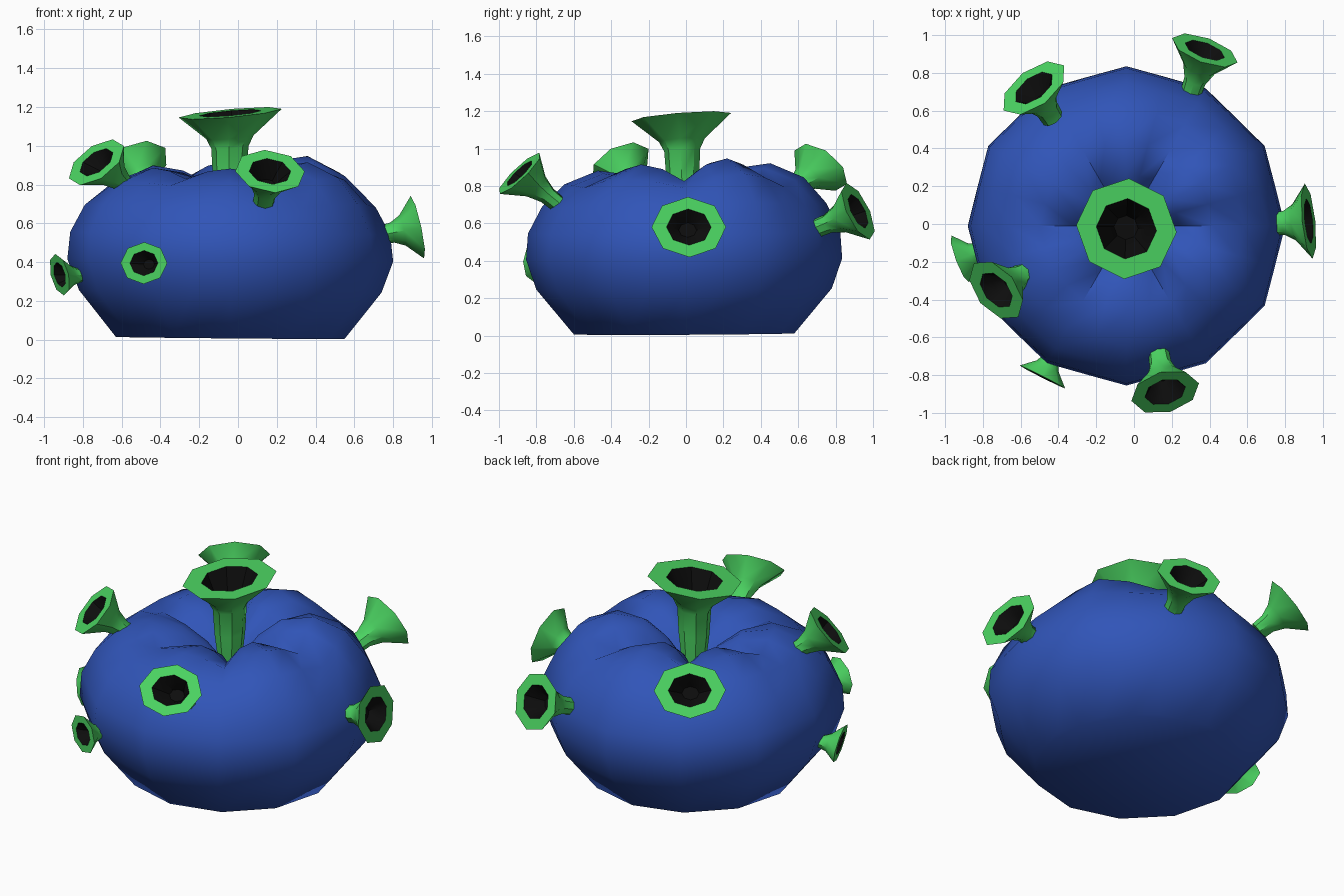
import bpy, math
from mathutils import Vector

if "Cube" in bpy.data.objects:
    bpy.data.objects.remove(bpy.data.objects["Cube"])


def material(name, rgb):
    m = bpy.data.materials.new(name)
    m.diffuse_color = (*rgb, 1)
    m.use_nodes = True
    m.node_tree.nodes["Principled BSDF"].inputs["Base Color"].default_value = m.diffuse_color
    return m


BLUE = material("blue", (0.03, 0.09, 0.48))
GREEN = material("green", (0.07, 0.65, 0.12))
BLACK = material("black", (0.004, 0.004, 0.004))


def make_object(name, verts, faces, mats, indices, angle):
    me = bpy.data.meshes.new(name)
    me.from_pydata([tuple(v) for v in verts], [], faces)
    for m in mats:
        me.materials.append(m)
    for p, i in zip(me.polygons, indices):
        p.material_index = i
    ob = bpy.data.objects.new(name, me)
    bpy.context.collection.objects.link(ob)
    bpy.ops.object.select_all(action='DESELECT')
    ob.select_set(True)
    bpy.context.view_layer.objects.active = ob
    bpy.ops.object.shade_smooth_by_angle(angle=math.radians(angle))
    return ob


def band(a, b, n):
    return [(a + i, a + (i + 1) % n, b + (i + 1) % n, b + i) for i in range(n)]


# Six-lobed body: ridge and valley profiles (radius, height)
RIDGE = [(.59, .0), (.79, .24), (.845, .40), (.835, .54), (.76, .69),
         (.64, .82), (.46, .895), (.28, .87), (.15, .78)]
VALLEY = [(.59, .0), (.78, .24), (.84, .40), (.825, .54), (.75, .68),
          (.62, .785), (.46, .82), (.28, .77), (.13, .69)]
LOBE_RISE = [.045, .015, -.01, -.02, -.02, .015]
N = 24
verts, faces = [], []
for (r1, z1), (r0, z0) in zip(RIDGE, VALLEY):
    for i in range(N):
        w = (0, .72, 1, .72)[i % 4]
        r = (r0 + (r1 - r0) * w) * (math.cos(math.pi / 12) if i % 2 else 1)
        z = z0 + (z1 - z0) * w
        z += w * LOBE_RISE[i // 4] * min(1, max(0, (z - .6) / .25))
        a = 2 * math.pi * i / N
        x, y = r * math.cos(a) - .04, r * math.sin(a) - .01
        verts.append((x, y, z + .009 - .0087 * x + .005 * y))
for k in range(len(RIDGE) - 1):
    faces += band(k * N, (k + 1) * N, N)
top = len(verts)
verts.append((-.04, -.01, .61))
last = (len(RIDGE) - 1) * N
faces += [(last + i, last + (i + 1) % N, top) for i in range(N)]
faces.append(tuple(reversed(range(N))))
make_object("lobed_body", verts, faces, [BLUE], [0] * len(faces), 55)


# Eight-sided flared horn with a flat rim and a dark funnel inside
def horn(name, base, centre, normal, ru, rv, outer):
    base, centre, n = Vector(base), Vector(centre), Vector(normal).normalized()
    u = Vector((0, 0, 1)).cross(n).normalized()
    v = n.cross(u)
    rings = outer + [(1, .6), (.8, .4), (.6, .24)]
    verts, faces, idx = [], [], []
    for t, s in rings:
        c = base.lerp(centre, t)
        for i in range(8):
            a = math.pi * i / 4
            verts.append(c + u * (ru * s * math.cos(a)) + v * (rv * s * math.sin(a)))
    for k in range(len(rings) - 1):
        faces += band(k * 8, k * 8 + 8, 8)
        idx += [1 if k >= len(outer) else 0] * 8
    end = (len(rings) - 1) * 8
    faces += [tuple(range(end, end + 8)), tuple(reversed(range(8)))]
    idx += [1, 0]
    make_object(name, verts, faces, [GREEN, BLACK], idx, 40)


SHORT = [(0, .30), (.3, .32), (.58, .48), (1, 1)]
TALL = [(0, .22), (.45, .33), (.7, .36), (.79, .46), (1, 1)]

horn("top_horn", (-.045, -.01, .58), (-.04, -.025, 1.168), (-.09, -.08, 1), .27, .265, TALL)

# Horns around the sides: base, rim centre, rim normal, rim radii
SIDE_HORNS = [
    ("right_horn", (.74, 0, .54), (.925, .015, .58), (.97, .10, .21), .20, .165),
    ("front_horn", (.13, -.68, .70), (.165, -.89, .868), (.18, -.69, .70), .185, .155),
    ("left_front_horn", (-.55, -.24, .77), (-.73, -.35, .915), (-.55, -.45, .65), .185, .16),
    ("left_back_horn", (-.43, .56, .77), (-.53, .72, .90), (-.47, .63, .62), .20, .16),
    ("right_back_horn", (.30, .69, .57), (.375, .92, .665), (.32, .86, .40), .185, .165),
    ("small_front_horn", (-.42, -.67, .38), (-.485, -.81, .395), (-.45, -.89, .04), .135, .108),
    ("small_left_horn", (-.77, -.13, .33), (-.92, -.185, .335), (-.93, -.35, -.22), .133, .11),
]
for name, base, centre, normal, ru, rv in SIDE_HORNS:
    horn(name, base, centre, normal, ru, rv, SHORT)
